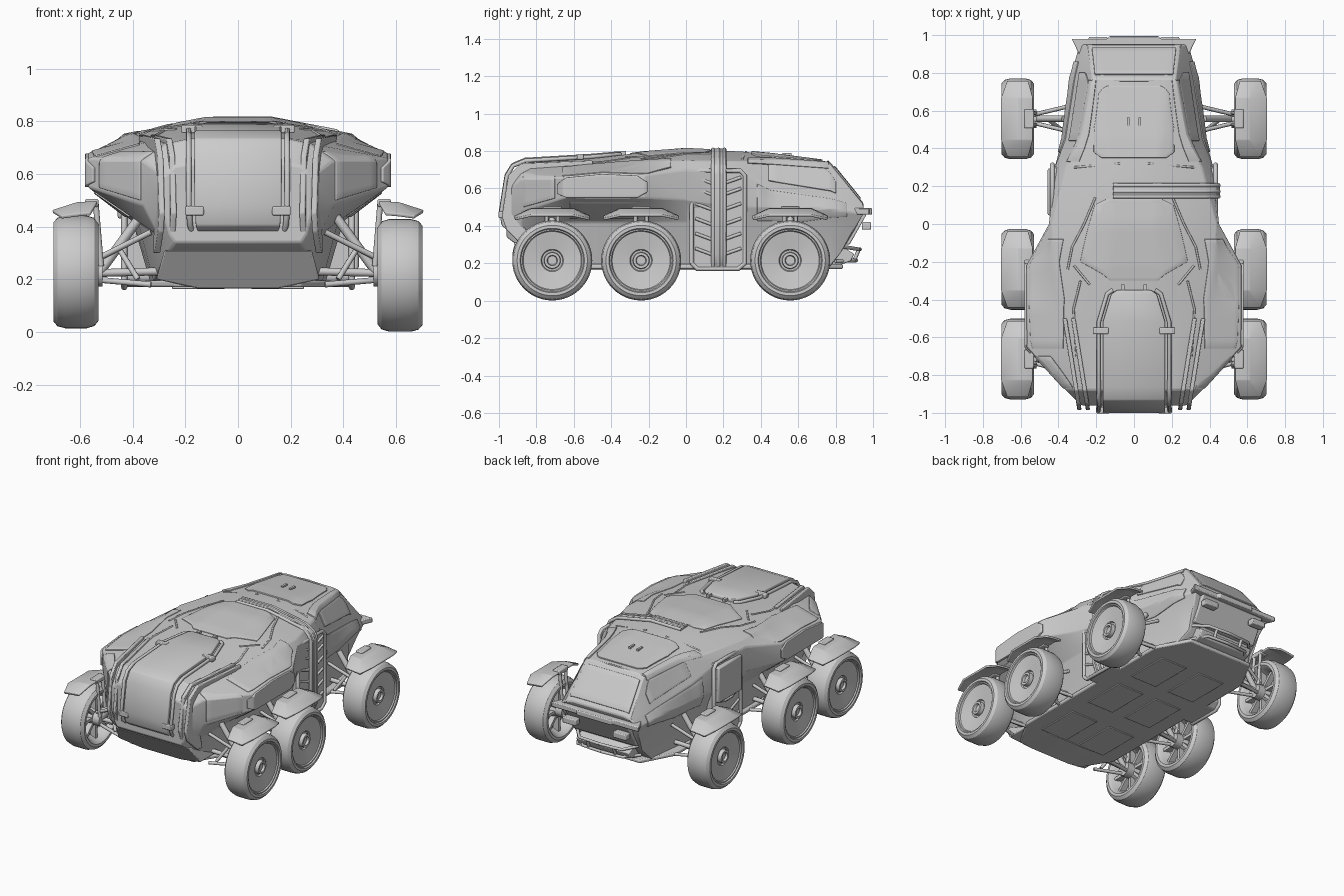
import bpy, bmesh
from math import sin, cos, pi
from mathutils import Matrix

if "Cube" in bpy.data.objects:
    bpy.data.objects.remove(bpy.data.objects["Cube"])

# hull stations, front to back: y, then half section (roof edge ... floor edge) as x, z
ST = [
    (-.96, .17, .64, .24, .63, .28, .59, .28, .45, .26, .37, .24, .34),
    (-.88, .18, .735, .27, .715, .36, .65, .36, .48, .30, .36, .28, .28),
    (-.65, .18, .75, .33, .725, .57, .66, .57, .55, .38, .42, .32, .19),
    (-.45, .18, .765, .38, .73, .57, .68, .57, .55, .40, .42, .33, .18),
    (-.22, .15, .795, .42, .745, .57, .67, .57, .55, .40, .42, .33, .18),
    (.00, .12, .812, .44, .75, .45, .70, .45, .54, .40, .42, .33, .18),
    (.30, .12, .797, .36, .745, .42, .68, .42, .50, .39, .42, .33, .18),
    (.45, .15, .783, .28, .75, .36, .60, .38, .50, .35, .42, .32, .18),
    (.77, .17, .742, .22, .732, .31, .55, .34, .49, .30, .40, .28, .18),
    (.95, .19, .52, .24, .515, .27, .50, .29, .46, .27, .38, .24, .26)]


def hull(y, t):
    """Point on the hull skin: t=-1 roof centre, 0 roof edge, 1..5 down the side."""
    i = 0
    while i < len(ST) - 2 and y > ST[i + 1][0]:
        i += 1
    f = (y - ST[i][0]) / (ST[i + 1][0] - ST[i][0])
    s = [a + (b - a) * f for a, b in zip(ST[i], ST[i + 1])]
    if t <= 0:
        return (s[1] * (t + 1), y, s[2])
    k = min(int(t), 4)
    g = t - k
    return (s[1 + 2*k] * (1-g) + s[3 + 2*k] * g, y, s[2 + 2*k] * (1-g) + s[4 + 2*k] * g)


def build(name, verts, faces, mirror=False, thick=0, bevel=0):
    me = bpy.data.meshes.new(name)
    me.from_pydata([tuple(v) for v in verts], [], faces)
    bm = bmesh.new()
    bm.from_mesh(me)
    bmesh.ops.recalc_face_normals(bm, faces=bm.faces)
    bm.to_mesh(me)
    bm.free()
    ob = bpy.data.objects.new(name, me)
    bpy.context.collection.objects.link(ob)
    if mirror:
        ob.modifiers.new("mirror", 'MIRROR')
    if thick:
        m = ob.modifiers.new("thick", 'SOLIDIFY')
        m.thickness, m.offset = thick, 0
    if bevel:
        m = ob.modifiers.new("bevel", 'BEVEL')
        m.width, m.segments, m.angle_limit = bevel, 2, .4
    return ob


def grid_faces(rows, cols):
    return [(r*cols + c, r*cols + c + 1, (r+1)*cols + c + 1, (r+1)*cols + c)
            for r in range(rows - 1) for c in range(cols - 1)]


def sheet(name, rows, **kw):
    return build(name, [p for r in rows for p in r], grid_faces(len(rows), len(rows[0])), **kw)


def skin_panel(name, rows, thick=.022, cols=9, steps=6):
    """Raised panel following the hull; rows are (y, t_start, t_end)."""
    out = []
    for a, b in zip(rows, rows[1:]):
        for s in range(steps + (b is rows[-1])):
            y, t0, t1 = [p + (q - p) * s / steps for p, q in zip(a, b)]
            out.append([hull(y, t0 + (t1 - t0) * c / (cols - 1)) for c in range(cols)])
    return sheet(name, out, mirror=True, thick=thick, bevel=.003)


def prism(name, pts, axis, a, b, warp=None, **kw):
    """Extrude a 2D outline along an axis from a to b."""
    put = {'x': lambda p, d: (d, p[0], p[1]), 'y': lambda p, d: (p[0], d, p[1]),
           'z': lambda p, d: (p[0], p[1], d)}[axis]
    v = [put(p, d) for d in (a, b) for p in pts]
    if warp:
        v = [warp(*p) for p in v]
    n = len(pts)
    f = [tuple(range(n)), tuple(range(n, 2*n))]
    f += [(i, (i+1) % n, n + (i+1) % n, n + i) for i in range(n)]
    return build(name, v, f, **kw)


def box(name, c, s, **kw):
    x, y, z = [v / 2 for v in s]
    return prism(name, [(c[0]-x, c[1]-y), (c[0]+x, c[1]-y), (c[0]+x, c[1]+y), (c[0]-x, c[1]+y)],
                 'z', c[2]-z, c[2]+z, **kw)


def tubes(name, paths, r, both=True):
    cu = bpy.data.curves.new(name, 'CURVE')
    cu.dimensions, cu.bevel_depth, cu.bevel_resolution, cu.use_fill_caps = '3D', r, 2, True
    for path in paths:
        for s in ((1, -1) if both else (1,)):
            sp = cu.splines.new('POLY')
            sp.points.add(len(path) - 1)
            for p, q in zip(sp.points, path):
                p.co = (q[0] * s, q[1], q[2], 1)
    bpy.context.collection.objects.link(bpy.data.objects.new(name, cu))


# main hull, with the tail tucked in below the rear ledge
loops = []
for s in ST:
    tuck = .6 if s is ST[-1] else 0
    half = [(s[i], s[0] - tuck * max(0, .46 - s[i+1]), s[i+1]) for i in range(1, 13, 2)]
    loops.append(half + [(-x, y, z) for x, y, z in reversed(half)])
faces = [(r*12 + c, r*12 + (c+1) % 12, (r+1)*12 + (c+1) % 12, (r+1)*12 + c)
         for r in range(len(ST) - 1) for c in range(12)]
faces += [tuple(range(12)), tuple(range(12*(len(ST)-1), 12*len(ST)))]
build("hull", [p for l in loops for p in l], faces, bevel=.008)

# floor plate, belly panels and front skid plate
prism("floor_plate", [(-.24, -.82), (.24, -.82), (.36, -.62), (.36, .62), (.24, .84), (-.24, .84),
      (-.36, .62), (-.36, -.62)], 'z', .17, .195, bevel=.008)
for i, y in enumerate((-.45, 0, .42)):
    box(f"belly_panel_{i}", (.15, y, .168), (.2, .3, .01), mirror=True, bevel=.003)
prism("skid_plate", [(-.31, .2), (-.15, .165), (.15, .165), (.31, .2), (.28, .31), (-.28, .31)],
      'y', -.82, -.6, warp=lambda x, y, z: (x, y - (z - .165) * .7, z), bevel=.006)

# front hatch with frame tubes and latches
HATCH = [(.09, -.35, .785), (.12, -.37, .785), (.165, -.52, .772), (.165, -.86, .752), (.165, -.925, .725),
         (.165, -.958, .67), (.165, -.988, .48), (.16, -.975, .41), (.15, -.93, .375)]
sheet("front_hatch", [[(-w, y, z), (w, y, z)] for w, y, z in HATCH], thick=.025, bevel=.006)
tubes("hatch_frame", [[(w + .022, y, z - .004) for w, y, z in HATCH]], .011)
box("front_latch", (.165, -.985, .46), (.07, .035, .035), mirror=True, bevel=.005)
box("roof_latch", (.175, -.565, .77), (.08, .035, .03), mirror=True, bevel=.005)
box("hatch_hinge", (.06, -.335, .79), (.02, .03, .02), mirror=True)

# front ribs flanking the hatch
RIB = [(-.96, .38), (-.985, .45), (-.95, .67), (-.88, .735), (-.5, .75), (-.5, .7), (-.8, .68),
       (-.88, .5), (-.84, .3), (-.88, .3)]
for x0, n in ((.235, "inner"), (.28, "outer")):
    prism(f"front_rib_{n}", RIB, 'x', x0, x0 + .022,
          warp=lambda x, y, z: (x + (y + .97) * .16, y, z), mirror=True, bevel=.005)

# raised armour panels on the skin
skin_panel("roof_deck", [(-.3, -1, -.2), (-.2, -1, .5), (.1, -1, .3), (.13, -1, .1)], .01)
skin_panel("roof_hatch", [(.35, -1, .2), (.38, -1, .42), (.5, -1, .5), (.69, -1, .3), (.73, -1, -.15)], .016)
skin_panel("shoulder_panel", [(-.66, 1.2, 1.9), (-.4, .9, 1.92), (-.2, .9, 1.9), (-.08, .8, 1.6)], .01)
skin_panel("side_pod", [(-.68, 2.3, 2.75), (-.64, 2.02, 3.0), (-.26, 2.02, 3.0), (-.21, 2.3, 2.75)], .022)
skin_panel("cheek_panel", [(-.87, 1.5, 2.9), (-.7, 1.6, 2.9)], .01)
skin_panel("under_panel", [(-.62, 3.15, 3.85), (-.25, 3.15, 3.85)], .01)
skin_panel("rear_side_window", [(.44, 1.15, 1.75), (.74, 1.15, 1.8), (.8, 1.4, 1.8)], .012)
skin_panel("rear_side_panel", [(.38, 2.1, 3.9), (.6, 2.1, 3.9), (.86, 2.1, 3.3)], .012)
skin_panel("rear_window", [(.79, -1, .7), (.93, -1, .7)], .014)
skin_panel("roof_side_rail", [(.33, .75, 1.15), (.76, .6, 1.15)], .014)
box("roof_hatch_grip", (.03, .54, .78), (.014, .05, .02), mirror=True)
tubes("roof_seams", [[hull(y, t) for y, t in p] for p in (
    ((.14, .3), (0, .45), (-.12, .65), (-.24, .75)), ((-.32, .3), (-.22, .62)),
    ((-.7, .9), (-.45, .7), (-.3, .5)), ((.32, -.4), (.3, .8), (.3, 2)), ((.76, -1), (.76, 1)))], .006)

# side doors with chevron tread, strap over the roof on the right
DOOR = [(.03, .2), (.06, .17), (.28, .17), (.315, .2), (.315, .67), (.29, .695), (.05, .695), (.03, .67)]
prism("side_door", DOOR, 'x', .3, .43, mirror=True, bevel=.008)
tubes("door_frame", [[(.432, y, z) for y, z in DOOR + DOOR[:1]]], .012)
tubes("door_chevrons", [[(.432, .05, z), (.434, .13, z - .03), (.434, .21, z - .03), (.432, .295, z)]
                        for z in (.28, .36, .44, .52, .6, .66)], .009)
box("left_door_cover", (-.44, .17, .55), (.035, .25, .24), bevel=.01)
STRAP = [(-.11, .806), (.12, .808), (.37, .76), (.43, .72), (.448, .68), (.448, .25), (.42, .18)]
sheet("roof_strap", [[(x, .14, z), (x, .205, z)] for x, z in STRAP], thick=.014, bevel=.004)
tubes("strap_rails", [[(x, y, z) for x, z in STRAP] for y in (.145, .173, .205)], .011, both=False)

# rear ledge, bumper and bars
prism("rear_ledge", [(-.27, .85), (-.31, .94), (-.33, .98), (-.14, .98), (-.13, .995), (.13, .995),
      (.14, .98), (.33, .98), (.31, .94), (.27, .85)], 'z', .46, .495, bevel=.006)
prism("tail_block", [(.8, .3), (.875, .3), (.965, .46), (.8, .46)], 'x', -.24, .24, bevel=.006)
box("tail_lamp", (.19, .965, .4), (.1, .05, .04), mirror=True, bevel=.006)
prism("rear_bumper", [(.7, .175), (.82, .19), (.88, .21), (.9, .25), (.85, .28), (.7, .3)],
      'x', -.2, .2, bevel=.006)
tubes("rear_bar", [[(0, .93, .275), (.16, .92, .275), (.24, .83, .29)],
                   [(0, .91, .215), (.15, .9, .215), (.22, .8, .21)], [(.1, .925, .275), (.1, .9, .215)]], .01)

# wheel: lathed tyre and disc plus inner spokes, shared by six objects
PROF = [(-.02, 0), (-.05, .02), (-.05, .05), (-.015, .06), (-.01, .13), (-.06, .15), (-.078, .16),
        (-.086, .168), (-.086, .185), (-.07, .205), (-.04, .214), (.04, .214), (.07, .206), (.086, .188),
        (.086, .172), (.078, .167), (.078, .16), (.07, .155), (.055, .06), (.045, .055), (.045, .045),
        (.07, .042), (.07, .028), (.055, .024), (.055, 0)]
SEG = 48
wv = [(x, max(r, .0005) * cos(2*pi*s/SEG), max(r, .0005) * sin(2*pi*s/SEG))
      for s in range(SEG + 1) for x, r in PROF]
wheel = build("wheel", wv, grid_faces(SEG + 1, len(PROF))).data
bm = bmesh.new()
bm.from_mesh(wheel)
bmesh.ops.remove_doubles(bm, verts=bm.verts, dist=.0004)
for s in range(8):
    m = Matrix.Rotation(s*pi/4, 4, 'X') @ Matrix.Translation((-.03, 0, .1)) @ Matrix.Diagonal((.04, .02, .11, 1))
    bmesh.ops.create_cube(bm, size=1, matrix=m)
bmesh.ops.recalc_face_normals(bm, faces=bm.faces)
bm.to_mesh(wheel)
bm.free()
bpy.data.objects.remove(bpy.data.objects["wheel"])

for n, y in (("front", -.715), ("middle", -.24), ("rear", .557)):
    for side, sx, z in (("right", 1, .215), ("left", -1, .228)):
        ob = bpy.data.objects.new(f"{n}_{side}_wheel", wheel)
        ob.location = (sx * .615, y, z)
        ob.rotation_euler = (0, 0, 0 if sx > 0 else pi)
        bpy.context.collection.objects.link(ob)
    # fender visor and its mount
    rows = [[(xi, y + d, z), (.61, y + d, z - .004), (xo, y + d, z - dz)]
            for d, z, xi, xo, dz in ((-.2, .448, .56, .67, .012), (-.11, .49, .535, .703, .034),
                                     (.11, .49, .535, .703, .034), (.2, .448, .56, .67, .012))]
    sheet(f"{n}_fender", rows, mirror=True, thick=.014, bevel=.004)
    box(f"{n}_fender_mount", (.555, y, .49), (.05, .1, .03), mirror=True, bevel=.006)
    # suspension arms, axle, shock and hub carrier
    tubes(f"{n}_arms", [[(.33, y + d, zb), (.55, y + d * .25, zw)]
                        for d in (-.07, .07) for zb, zw in ((.18, .2), (.38, .27))] +
          [[(.38, y - .06, .2), (.46, y, .33)],
           [(.52, y - .03, .25), (.54, y - .03, .49)], [(.52, y + .03, .25), (.54, y + .03, .49)]], .011)
    tubes(f"{n}_shock", [[(.37, y, .44), (.53, y, .22)]], .018)
    tubes(f"{n}_axle", [[(.3, y, .23), (.6, y, .222)]], .015)
    tubes(f"{n}_hub_carrier", [[(.515, y, .222), (.57, y, .222)]], .05)

# smooth shading with sharp edges kept
bpy.ops.object.select_all(action='DESELECT')
for ob in bpy.data.objects:
    if ob.type == 'MESH':
        ob.select_set(True)
        bpy.context.view_layer.objects.active = ob
bpy.ops.object.shade_smooth_by_angle(angle=.5)
